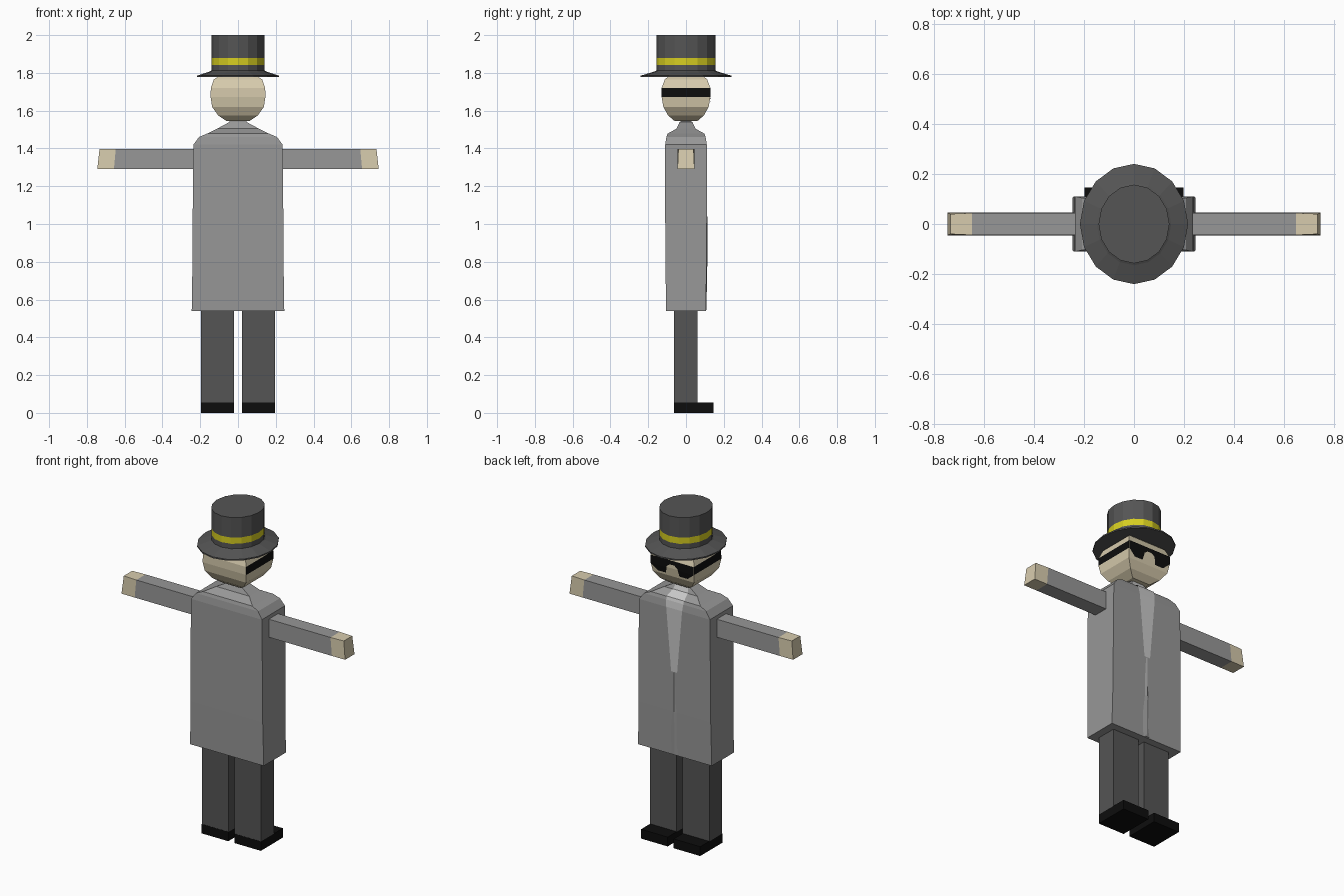
import bpy, bmesh, math
from mathutils import Vector

if "Cube" in bpy.data.objects:
    bpy.data.objects.remove(bpy.data.objects["Cube"])


def material(name, rgb):
    m = bpy.data.materials.new(name)
    m.diffuse_color = (*rgb, 1)
    m.use_nodes = True
    m.node_tree.nodes["Principled BSDF"].inputs["Base Color"].default_value = m.diffuse_color
    return m


COAT = material("coat grey", (0.31, 0.31, 0.31))
DARK = material("dark grey", (0.09, 0.09, 0.09))
BLACK = material("black", (0.004, 0.004, 0.004))
SKIN = material("skin", (0.68, 0.60, 0.42))
YELLOW = material("yellow", (0.68, 0.62, 0.015))
SHIRT = material("shirt light grey", (0.58, 0.58, 0.58))


def loft(name, loops, mats, rule=None, closed=True):
    """Skin a list of point loops; closed loops also get end caps."""
    bm = bmesh.new()
    rows = [[bm.verts.new(p) for p in loop] for loop in loops]
    n = len(rows[0])
    for a, b in zip(rows, rows[1:]):
        for i in range(n if closed else n - 1):
            j = (i + 1) % n
            bm.faces.new((a[i], a[j], b[j], b[i]))
    if closed:
        bm.faces.new(rows[0][::-1])
        bm.faces.new(rows[-1])
        bmesh.ops.recalc_face_normals(bm, faces=bm.faces[:])
    bm.normal_update()
    if rule:
        for f in bm.faces:
            f.material_index = rule(f.calc_center_median(), f.normal)
    me = bpy.data.meshes.new(name)
    bm.to_mesh(me)
    bm.free()
    for m in mats:
        me.materials.append(m)
    ob = bpy.data.objects.new(name, me)
    bpy.context.collection.objects.link(ob)
    return ob


def rect(z, hx, hy, cx=0, cy=0):
    return [(cx + sx * hx, cy + sy * hy, z)
            for sx, sy in ((-1, -1), (1, -1), (1, 1), (-1, 1))]


def box(name, x0, x1, y0, y1, z0, z1, mat):
    c = ((x1 - x0) / 2, (y1 - y0) / 2, (x0 + x1) / 2, (y0 + y1) / 2)
    return loft(name, [rect(z0, *c), rect(z1, *c)], [mat])


# Long coat with sloping shoulders
coat_rings = [(0.54, 0.245, 0.105), (0.80, 0.241, 0.109), (1.04, 0.24, 0.11),
              (1.42, 0.236, 0.11), (1.46, 0.207, 0.104), (1.478, 0.165, 0.098),
              (1.505, 0.11, 0.05), (1.54, 0.045, 0.034)]
loft("coat", [rect(*r) for r in coat_rings], [COAT])

# Shirt front: a tapering strip lying on the coat
widths = [0.02, 0.053, 0.057, 0.058, 0.05, 0.038]
loft("shirt_front",
     [[(w, hy + 0.003, z + 0.003), (-w, hy + 0.003, z + 0.003)]
      for (z, _, hy), w in zip(coat_rings[2:], widths)], [SHIRT], closed=False)

# Shallow pleat below the shirt
loft("coat_pleat",
     [[(w, 0.10, z), (0, y, z), (-w, 0.10, z)]
      for z, w, y in ((0.545, 0.06, 0.108), (0.8, 0.045, 0.113), (1.04, 0.02, 0.113))],
     [COAT])

box("neck", -0.045, 0.045, -0.03, 0.03, 1.50, 1.57, COAT)

# Head with a dark strap along both sides
head_rings = [(1.545, 0.06, 0.06), (1.575, 0.105, 0.095), (1.62, 0.137, 0.12),
              (1.672, 0.145, 0.129), (1.72, 0.144, 0.129), (1.765, 0.128, 0.112),
              (1.785, 0.10, 0.09)]
loft("head", [rect(*r) for r in head_rings], [SKIN, BLACK],
     lambda c, n: int(abs(n.x) > 0.5 and 1.672 < c.z < 1.72))


def face_y(z):
    return 0.129 - max(0, 1.672 - z) * 0.175 + 0.004


# Glasses: stepped outline mirrored across the nose, as upper/lower rows
top_bottom = [(0.144, 1.672), (0.10, 1.635), (0.045, 1.635), (0.035, 1.68),
              (0.015, 1.695)]
outline = top_bottom + [(-x, z) for x, z in reversed(top_bottom)]
loft("glasses",
     [[(x, face_y(1.72), 1.72) for x, z in outline],
      [(x, face_y(1.672), max(z, 1.672)) for x, z in outline],
      [(x, face_y(z), min(z, 1.672) if z < 1.672 else z) for x, z in outline]],
     [BLACK], closed=False)
bm = bmesh.new()
gm = bpy.data.objects["glasses"].data
bm.from_mesh(gm)
bmesh.ops.remove_doubles(bm, verts=bm.verts[:], dist=0.0005)
for f in bm.faces:
    f.normal_update()
    if f.normal.y < 0:
        f.normal_flip()
bm.to_mesh(gm)
bm.free()

# Top hat: turned oval profile with a yellow band
hat_profile = [(0.24, 1.777), (0.24, 1.785), (0.165, 1.808), (0.157, 1.812),
               (0.157, 1.842), (0.157, 1.88), (0.157, 2.0)]
SIDES = 16
loft("top_hat",
     [[(0.9 * r * math.sin(2 * math.pi * i / SIDES),
        r * math.cos(2 * math.pi * i / SIDES), z) for i in range(SIDES)]
      for r, z in hat_profile], [DARK, YELLOW],
     lambda c, n: int(1.843 < c.z < 1.879))

# Arms, hands, legs and shoes on both sides
for s, side in ((1, "right"), (-1, "left")):
    def section(xt, xb, ht=0.044, hb=0.045):
        return [(s * xb, -hb, 1.29), (s * xb, hb, 1.29),
                (s * xt, ht, 1.398), (s * xt, -ht, 1.398)]
    loft(f"{side}_arm", [section(0.2, 0.2), section(0.647, 0.657)], [COAT])
    loft(f"{side}_hand", [section(0.647, 0.657), section(0.733, 0.745, 0.04)], [SKIN])
    x0, x1 = sorted((s * 0.02, s * 0.197))
    box(f"{side}_leg", x0, x1, -0.063, 0.06, 0.055, 0.56, DARK)
    box(f"{side}_shoe", x0, x1, -0.064, 0.146, 0.0, 0.056, BLACK)
